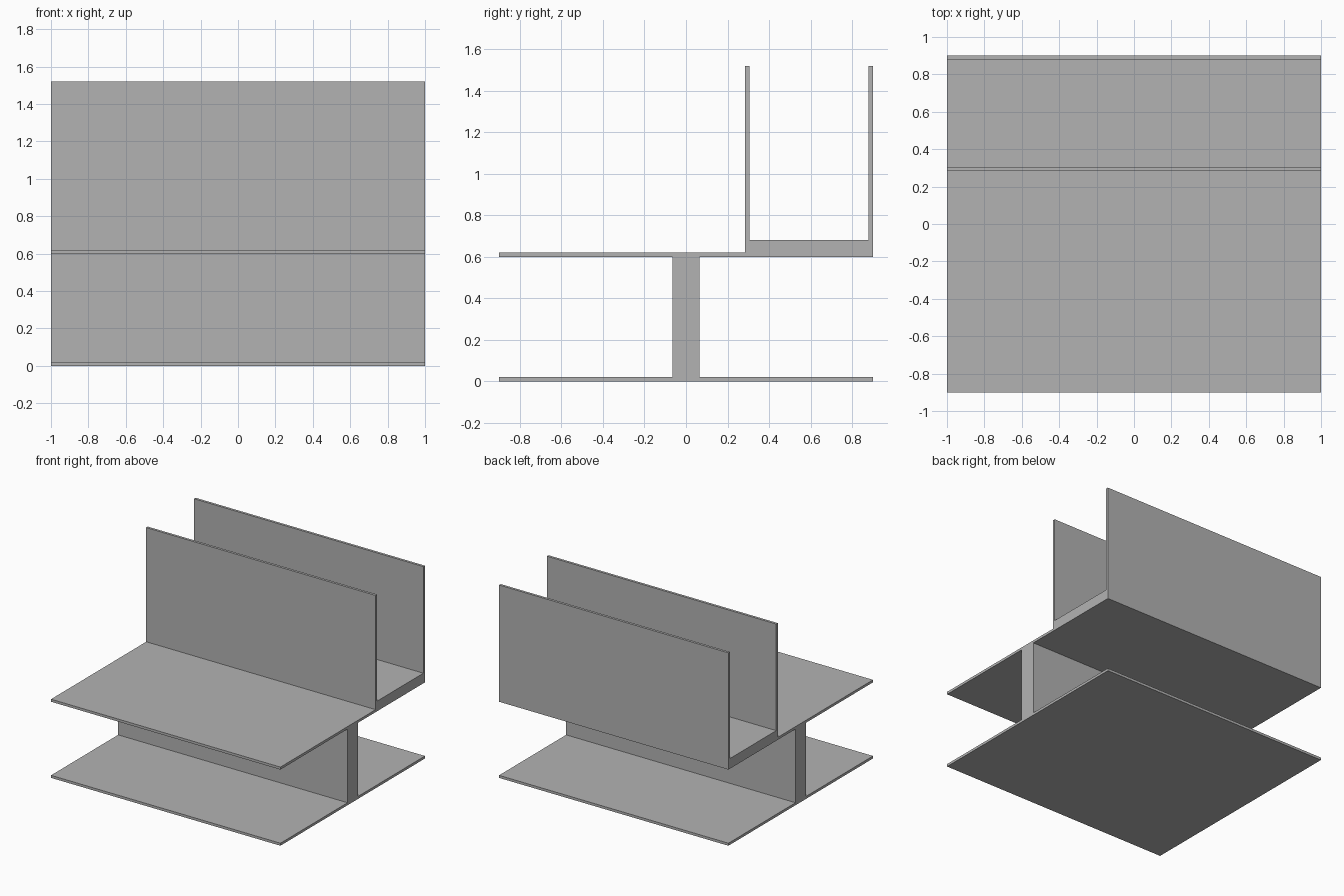
import bpy
import bmesh

cube = bpy.data.objects.get("Cube")
if cube:
    bpy.data.objects.remove(cube, do_unlink=True)

LENGTH = 2.0   # extrusion along x
DEPTH = 0.9    # half depth along y
SHEET = 0.02   # plate thickness
DECK = 0.6     # underside of the upper plate
WEB = 0.065    # half thickness of the web
STEP = 0.285   # front face of the channel
FLOOR = 0.68   # channel floor height
TOP = 1.52     # top of the channel walls

grey = bpy.data.materials.new("plain_grey")
grey.use_nodes = True
colour = (0.45, 0.45, 0.45, 1)
grey.diffuse_color = colour
grey.node_tree.nodes["Principled BSDF"].inputs["Base Color"].default_value = colour


def extrude_profile(name, outline):
    """Extrude a (y, z) outline along x, centred on x = 0."""
    bm = bmesh.new()
    face = bm.faces.new([bm.verts.new((-LENGTH / 2, y, z)) for y, z in outline])
    result = bmesh.ops.extrude_face_region(bm, geom=[face], use_keep_orig=True)
    moved = [v for v in result["geom"] if isinstance(v, bmesh.types.BMVert)]
    bmesh.ops.translate(bm, verts=moved, vec=(LENGTH, 0, 0))
    bmesh.ops.recalc_face_normals(bm, faces=bm.faces)
    mesh = bpy.data.meshes.new(name)
    bm.to_mesh(mesh)
    bm.free()
    mesh.materials.append(grey)
    obj = bpy.data.objects.new(name, mesh)
    bpy.context.collection.objects.link(obj)
    return obj


# Base plate, web and upper deck as one I-shaped section
extrude_profile("support_beam", [
    (-DEPTH, 0), (DEPTH, 0), (DEPTH, SHEET), (WEB, SHEET),
    (WEB, DECK), (STEP, DECK), (STEP, DECK + SHEET),
    (-DEPTH, DECK + SHEET), (-DEPTH, DECK), (-WEB, DECK),
    (-WEB, SHEET), (-DEPTH, SHEET),
])

# Open channel with a thick floor and two thin walls
extrude_profile("upper_channel", [
    (STEP, DECK), (DEPTH, DECK), (DEPTH, TOP), (DEPTH - SHEET, TOP),
    (DEPTH - SHEET, FLOOR), (STEP + SHEET, FLOOR),
    (STEP + SHEET, TOP), (STEP, TOP),
])
